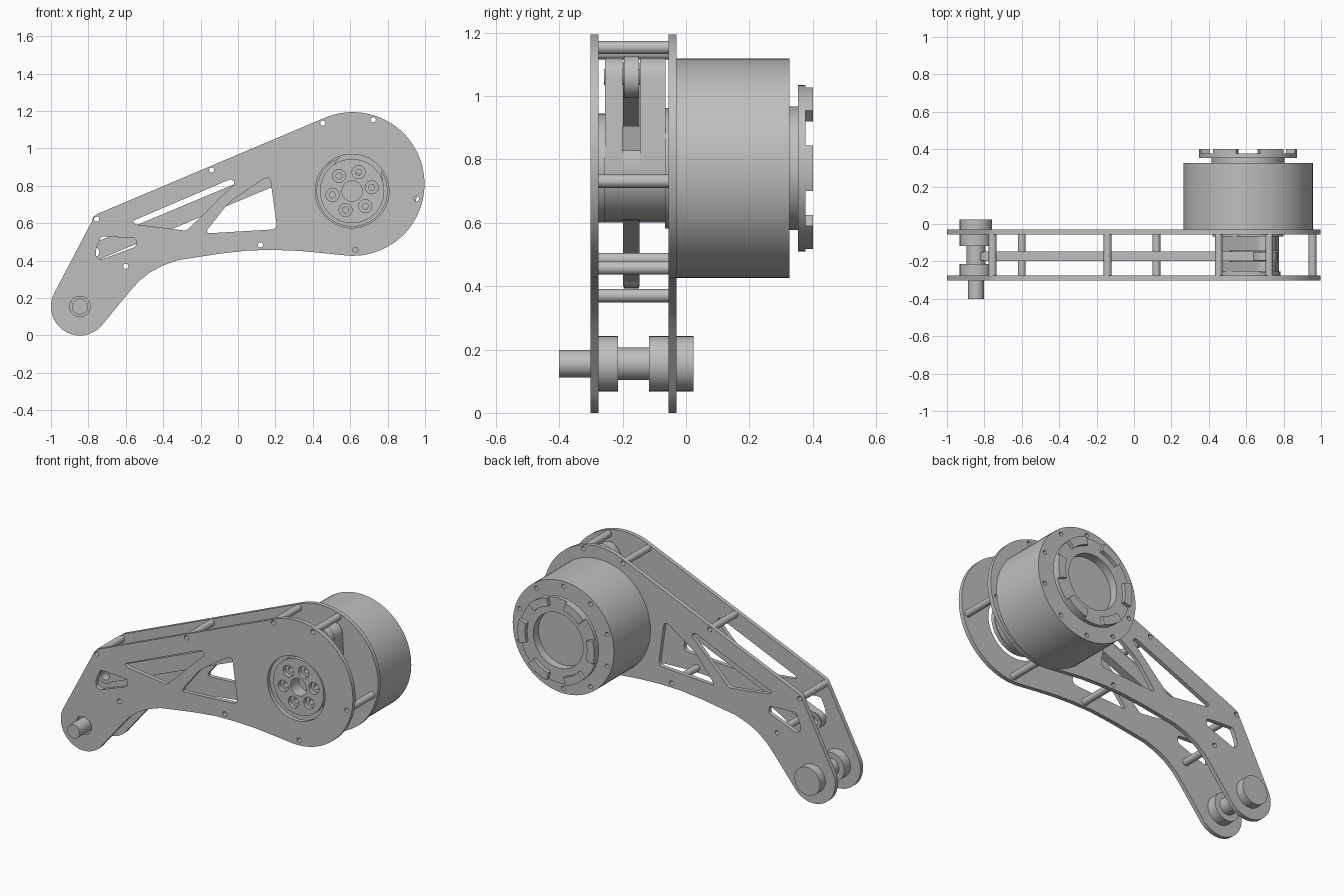
import bpy, bmesh
from math import radians, degrees, cos, sin, acos, atan2, pi
from mathutils import Vector, Matrix

if "Cube" in bpy.data.objects:
    bpy.data.objects.remove(bpy.data.objects["Cube"])

grey = bpy.data.materials.new("machined grey")
grey.use_nodes = True
grey.diffuse_color = (0.52, 0.52, 0.52, 1)
grey.node_tree.nodes["Principled BSDF"].inputs["Base Color"].default_value = grey.diffuse_color

parts = []


def arc(c, r, a0, a1, n=24):
    """Points on an arc, angles in degrees."""
    step = (a1 - a0) / n
    return [(c[0] + r * cos(radians(a0 + i * step)),
             c[1] + r * sin(radians(a0 + i * step))) for i in range(n + 1)]


def circle(c, r, n=48):
    return arc(c, r, 0, 360, n)[:-1]


def around(c, r, count, start):
    return arc(c, r, start, start + 360, count)[:-1]


def hull(c0, r0, c1, r1):
    """Outline wrapped tightly around two circles."""
    dx, dz = c1[0] - c0[0], c1[1] - c0[1]
    aim = degrees(atan2(dz, dx))
    t = degrees(acos((r0 - r1) / (dx * dx + dz * dz) ** 0.5))
    return arc(c0, r0, aim + t, aim + 360 - t) + arc(c1, r1, aim - t, aim + t)


def rounded(corners, r=0.015):
    """Polygon with each corner replaced by a short curve."""
    pts = []
    for i, p in enumerate(corners):
        p, a, b = Vector(p), Vector(corners[i - 1]), Vector(corners[(i + 1) % len(corners)])
        p0 = p + (a - p).normalized() * min(r, (a - p).length * 0.45)
        p1 = p + (b - p).normalized() * min(r, (b - p).length * 0.45)
        for k in range(6):
            t = k / 5
            pts.append(tuple(p0 * (1 - t) ** 2 + p * 2 * t * (1 - t) + p1 * t * t))
    return pts


def slab(name, outline, y0, y1, holes=()):
    """Extrude an x-z outline with holes from y0 to y1."""
    cu = bpy.data.curves.new(name, "CURVE")
    cu.dimensions, cu.fill_mode = "2D", "BOTH"
    cu.extrude = (y1 - y0) / 2
    for loop in [outline, *holes]:
        s = cu.splines.new("POLY")
        s.points.add(len(loop) - 1)
        for point, (x, z) in zip(s.points, loop):
            point.co = (x, z, 0, 1)
        s.use_cyclic_u = True
    tmp = bpy.data.objects.new(name + " profile", cu)
    bpy.context.collection.objects.link(tmp)
    dg = bpy.context.evaluated_depsgraph_get()
    me = bpy.data.meshes.new_from_object(tmp.evaluated_get(dg))
    bpy.data.objects.remove(tmp)
    bm = bmesh.new()
    bm.from_mesh(me)
    bmesh.ops.remove_doubles(bm, verts=bm.verts, dist=0.0001)
    bmesh.ops.transform(bm, verts=bm.verts, matrix=Matrix.Translation(
        (0, (y0 + y1) / 2, 0)) @ Matrix.Rotation(pi / 2, 4, "X"))
    bmesh.ops.recalc_face_normals(bm, faces=bm.faces)
    bm.to_mesh(me)
    bm.free()
    me.materials.clear()
    me.materials.append(grey)
    ob = bpy.data.objects.new(name, me)
    bpy.context.collection.objects.link(ob)
    parts.append(ob)
    return ob


# Main axes and plate depths
MOTOR, KNEE = (0.61, 0.772), (-0.845, 0.155)
CRANK_PIN, LINK_END = (0.70, 1.06), (-0.77, 0.445)
FRONT, FRONT_IN, BACK_IN, BACK = -0.302, -0.276, -0.056, -0.03

# Side plate outline and lightening holes
side_outline = (
    arc((0.613, 0.81), 0.384, 112.7, -97, 64)
    + [(0.45, 0.441), (0.33, 0.452), (0.2, 0.457), (0.06, 0.455), (-0.1, 0.437),
       (-0.32, 0.403), (-0.4, 0.375), (-0.47, 0.338), (-0.53, 0.29), (-0.58, 0.234)]
    + arc(KNEE, 0.155, -36, -206.6, 32)
    + arc((-0.72, 0.598), 0.06, 153.4, 112.7, 8))
windows = [
    rounded([(-0.565, 0.612), (-0.035, 0.838), (-0.015, 0.815), (-0.275, 0.56), (-0.55, 0.594)]),
    rounded([(-0.18, 0.545), (0.21, 0.568), (0.172, 0.845), (0.14, 0.84), (-0.05, 0.71)], 0.035),
    rounded([(-0.76, 0.46), (-0.73, 0.53), (-0.545, 0.52), (-0.545, 0.475), (-0.735, 0.405), (-0.76, 0.42)]),
]
posts = [(0.453, 1.136), (0.723, 1.153), (-0.141, 0.885), (-0.756, 0.622),
         (-0.6, 0.37), (0.12, 0.484), (0.628, 0.457), (0.955, 0.731)]
post_bores = [circle(p, 0.014, 16) for p in posts]
shared = windows + post_bores
slab("front_side_plate", side_outline, FRONT, FRONT_IN,
     shared + [circle(MOTOR, 0.197, 64), circle(KNEE, 0.054)])
slab("back_side_plate", side_outline, BACK_IN, BACK, shared)

# Hollow spacer posts
for i, (p, bore) in enumerate(zip(posts, post_bores)):
    slab(f"spacer_post_{i + 1}", circle(p, 0.021, 24), FRONT_IN, BACK_IN, [bore])

# Knee shaft with bearing collars
for name, r, y0, y1 in [("knee_shaft", 0.043, -0.4, -0.2), ("knee_front_collar", 0.087, FRONT_IN, -0.215),
                        ("knee_sleeve", 0.051, -0.215, -0.117), ("knee_back_collar", 0.087, -0.117, 0.023)]:
    slab(name, circle(KNEE, r), y0, y1)

# Motor crank: hub face with recessed screw holes, two cheeks around the link
screws = around(MOTOR, 0.107, 6, 11)
center_bore = circle(MOTOR, 0.054)
hub = circle(MOTOR, 0.172, 64)
slab("crank_hub_face", hub, -0.28, -0.255, [center_bore] + [circle(p, 0.035, 24) for p in screws])
cheek = hull(MOTOR, 0.165, CRANK_PIN, 0.06)
slab("crank_front_cheek", cheek, -0.255, -0.2, [center_bore] + [circle(p, 0.016, 16) for p in screws])
slab("crank_hub_core", arc(MOTOR, 0.165, 126, 380, 48), -0.2, -0.145)
slab("crank_back_cheek", cheek, -0.145, -0.064)
slab("crank_pin", circle(CRANK_PIN, 0.025, 24), -0.258, -0.064)

# Push link running parallel to the side plates
slab("push_link", hull(LINK_END, 0.046, CRANK_PIN, 0.046), -0.198, -0.147, [circle(LINK_END, 0.028, 24)])
slab("push_link_crank_eye", circle(CRANK_PIN, 0.066), -0.196, -0.149)
slab("push_link_knee_eye", circle(LINK_END, 0.052), -0.196, -0.149, [circle(LINK_END, 0.028, 24)])

# Motor body with screw holes around the rear rim
slab("motor_output_flange", circle(MOTOR, 0.19, 64), -0.066, BACK_IN)
slab("motor_body", circle(MOTOR, 0.346, 72), BACK, 0.297)
slab("motor_rear_cap", circle(MOTOR, 0.346, 72), 0.297, 0.327,
     [circle(p, 0.013, 16) for p in around(MOTOR, 0.315, 10, 18)])

# Rear coupling: neck, disc and raised tabs around an open bore
rear_bore = circle(MOTOR, 0.17, 64)
slab("coupling_neck", circle(MOTOR, 0.195, 64), 0.327, 0.353, [rear_bore])
slab("coupling_disc", circle(MOTOR, 0.262, 64), 0.353, 0.377, [rear_bore])
for i in range(6):
    a = i * 60
    tab = arc(MOTOR, 0.262, a - 16, a + 16, 10) + arc(MOTOR, 0.212, a + 16, a - 16, 10)
    slab(f"coupling_tab_{i + 1}", tab, 0.377, 0.4)

# Smooth round walls, keep edges sharp
bpy.ops.object.select_all(action="DESELECT")
for ob in parts:
    ob.select_set(True)
bpy.context.view_layer.objects.active = parts[0]
bpy.ops.object.shade_smooth_by_angle(angle=radians(30))
